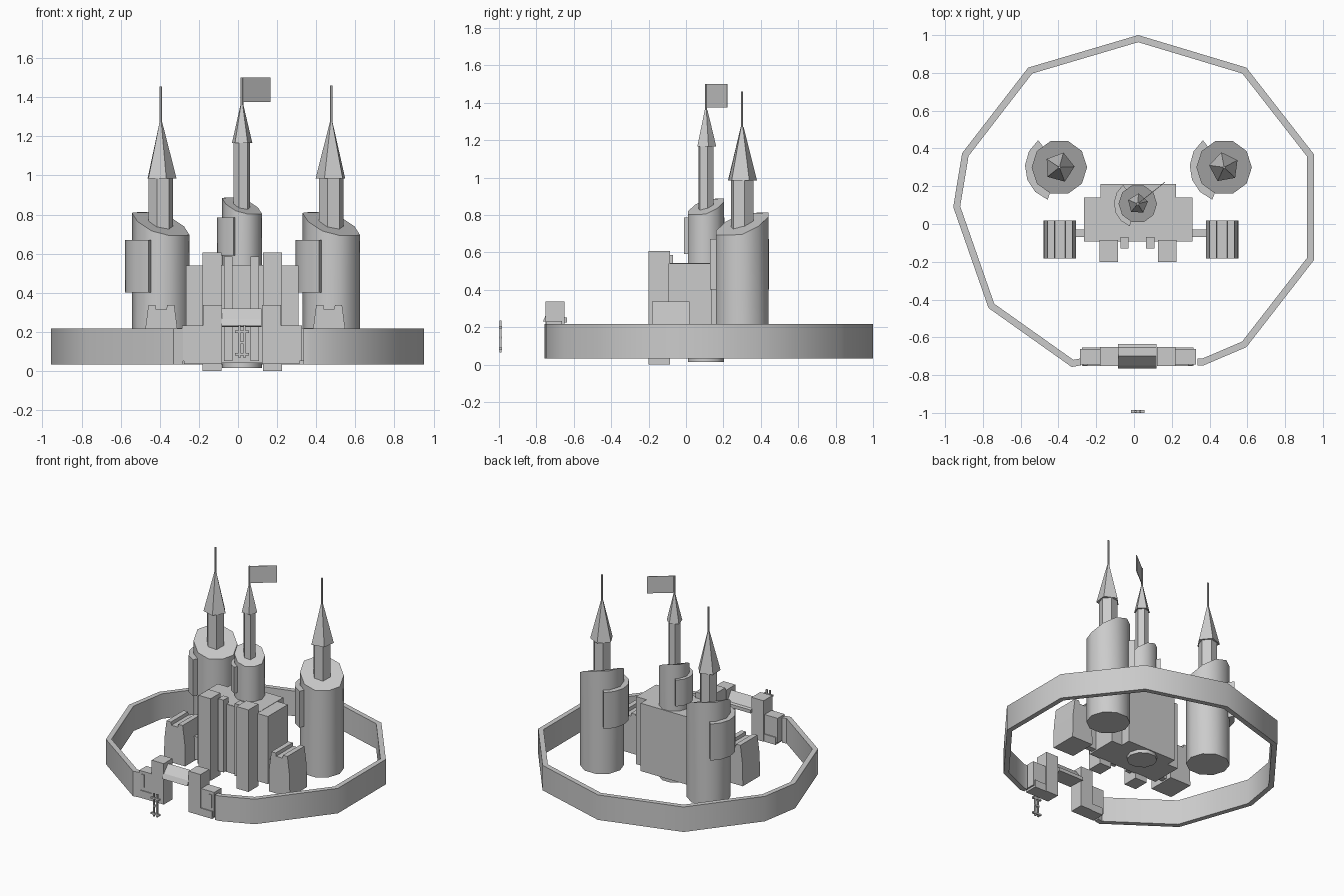
import bpy, bmesh, math
from mathutils import Vector

if "Cube" in bpy.data.objects:
    bpy.data.objects.remove(bpy.data.objects["Cube"])


def finish(bm, name, smooth=False):
    bmesh.ops.recalc_face_normals(bm, faces=bm.faces)
    me = bpy.data.meshes.new(name)
    bm.to_mesh(me)
    bm.free()
    ob = bpy.data.objects.new(name, me)
    bpy.context.collection.objects.link(ob)
    if smooth:
        bpy.ops.object.select_all(action='DESELECT')
        ob.select_set(True)
        bpy.context.view_layer.objects.active = ob
        bpy.ops.object.shade_smooth_by_angle(angle=math.radians(40))
    return ob


def box(name, x0, x1, y0, y1, z0, z1):
    prism(name, [(x0, y0), (x1, y0), (x1, y1), (x0, y1)], z0, z1)


def prism(name, pts, lo, hi, axis='z', smooth=False):
    """Extrude a closed outline along an axis."""
    place = {'z': lambda a, b, c: (a, b, c),
             'y': lambda a, b, c: (a, c, b),
             'x': lambda a, b, c: (c, a, b)}[axis]
    bm = bmesh.new()
    low = [bm.verts.new(place(a, b, lo)) for a, b in pts]
    high = [bm.verts.new(place(a, b, hi)) for a, b in pts]
    bm.faces.new(low)
    bm.faces.new(high)
    for i in range(len(pts)):
        j = (i + 1) % len(pts)
        bm.faces.new((low[i], low[j], high[j], high[i]))
    return finish(bm, name, smooth)


def ring(cx, cy, r, n, turn=0.0):
    return [(cx + r * math.cos(turn + 2 * math.pi * i / n),
             cy + r * math.sin(turn + 2 * math.pi * i / n)) for i in range(n)]


def cone(name, cx, cy, r0, r1, z0, z1, n, turn=0.0):
    ob = prism(name, ring(cx, cy, r0, n, turn), z0, z1)
    for v in ob.data.vertices:
        if v.co.z > (z0 + z1) / 2:
            v.co.x = cx + (v.co.x - cx) * r1 / r0
            v.co.y = cy + (v.co.y - cy) * r1 / r0


def tower(name, cx, cy, r, z0, ztop, drop, shell_z, turret_r, roof, tip, turn):
    # round body with a slanted top, high at the back left
    body = prism(name + "_body", ring(cx, cy, r, 10), z0, ztop, smooth=True)
    for v in body.data.vertices:
        if v.co.z > z0 + 0.1:
            s = ((v.co.x - cx) - (v.co.y - cy)) / (r * 1.414)
            v.co.z = ztop - drop * min(1, max(0, (s + 0.75) / 1.5))
    # raised shell on the left side
    arc = [math.radians(128 + 122 * i / 5) for i in range(6)]
    pts = [(cx + 1.24 * r * math.cos(a), cy + 1.24 * r * math.sin(a)) for a in arc]
    pts += [(cx + 0.9 * r * math.cos(a), cy + 0.9 * r * math.sin(a)) for a in reversed(arc)]
    prism(name + "_shell", pts, *shell_z, smooth=True)
    # turret, pointed roof, spire
    prism(name + "_turret", ring(cx, cy, turret_r, 6, 0.2), ztop - drop - 0.05, roof[0] + 0.01)
    cone(name + "_roof", cx, cy, turret_r * 1.28, 0.008, roof[0], roof[1], 5, turn)
    prism(name + "_spire", ring(cx, cy, 0.007, 6), roof[1] - 0.03, tip)


# Towers
tower("left_tower", -0.395, 0.30, 0.147, 0.05, 0.812, 0.12, (0.40, 0.67),
      0.063, (0.985, 1.27), 1.455, 1.3)
tower("right_tower", 0.477, 0.30, 0.147, 0.05, 0.812, 0.12, (0.40, 0.67),
      0.063, (0.985, 1.27), 1.46, 1.75)
tower("central_tower", 0.02, 0.107, 0.102, 0.015, 0.887, 0.085, (0.59, 0.785),
      0.043, (1.165, 1.36), 1.50, 1.5)

# Flag
prism("flag", [(0.02, 0.105), (0.165, 0.22), (0.163, 0.223), (0.018, 0.108)], 1.375, 1.5)

# Keep
box("keep_wide", -0.265, 0.31, -0.093, 0.14, 0.04, 0.54)
box("keep_deep", -0.178, 0.223, -0.09, 0.212, 0.04, 0.542)
for side in (-1, 1):
    c = 0.022 + side * 0.155
    box("keep_buttress", c - 0.049, c + 0.049, -0.2, -0.085, 0.0, 0.607)
    c = 0.018 + side * 0.068
    box("keep_pilaster", c - 0.022, c + 0.022, -0.13, -0.07, 0.05, 0.585)

# Side houses with notched tops, joined to the keep
for cx, a, b in ((-0.392, -0.32, -0.26), (0.466, 0.30, 0.39)):
    half = [(0.086, 0.04), (0.084, 0.2), (0.066, 0.338), (0.03, 0.338), (0.026, 0.315)]
    pts = [(cx + x, z) for x, z in half] + [(cx - x, z) for x, z in reversed(half)]
    prism("side_house", pts, -0.182, 0.018, 'y')
    box("house_link", a, b, -0.07, -0.028, 0.05, 0.22)

# Outer wall, open at the gate
path = [Vector(p) for p in (
    (0.335, -0.748), (0.37, -0.748), (0.595, -0.652), (0.952, -0.192), (0.952, 0.37),
    (0.595, 0.828), (0.022, 1.0), (-0.56, 0.828), (-0.91, 0.375), (-0.957, 0.09),
    (-0.77, -0.445), (-0.33, -0.757), (-0.28, -0.748))]
inner = []
for i, p in enumerate(path):
    d0 = (p - path[max(i - 1, 0)] if i else path[1] - p).normalized()
    d1 = (path[i + 1] - p if i < len(path) - 1 else d0).normalized()
    n0, n1 = Vector((-d0.y, d0.x)), Vector((-d1.y, d1.x))
    m = (n0 + n1).normalized()
    inner.append(p + m * 0.036 / max(m.dot(n1), 0.4))
prism("outer_wall", [tuple(p) for p in path + inner[::-1]], 0.033, 0.218, smooth=True)

# Gatehouse
gx = 0.02
for s in (-1, 1):
    def span(a, b):
        return sorted((gx + s * a, gx + s * b))
    box("gate_turret", *span(0.102, 0.2), -0.752, -0.65, 0.035, 0.338)
    box("gate_wing", *span(0.195, 0.307), -0.745, -0.662, 0.05, 0.232)
    box("gate_wing_slit", *span(0.265, 0.29), -0.75, -0.735, 0.115, 0.21)
    box("gate_plinth", *span(0.195, 0.295), -0.752, -0.655, 0.035, 0.09)
prism("gate_roof", [(-0.765, 0.23), (-0.75, 0.265), (-0.70, 0.32), (-0.655, 0.255),
                    (-0.635, 0.25), (-0.635, 0.225)], -0.085, 0.12, 'x')

# Small frame standing in front of the gate
for s in (-1, 1):
    c = gx + s * 0.013
    box("frame_post", c - 0.005, c + 0.005, -0.997, -0.987, 0.065, 0.235)
for z in (0.085, 0.145, 0.2):
    w = 0.018 if z == 0.145 else 0.036
    box("frame_bar", gx - w, gx + w, -1.0, -0.985, z - 0.006, z + 0.006)
